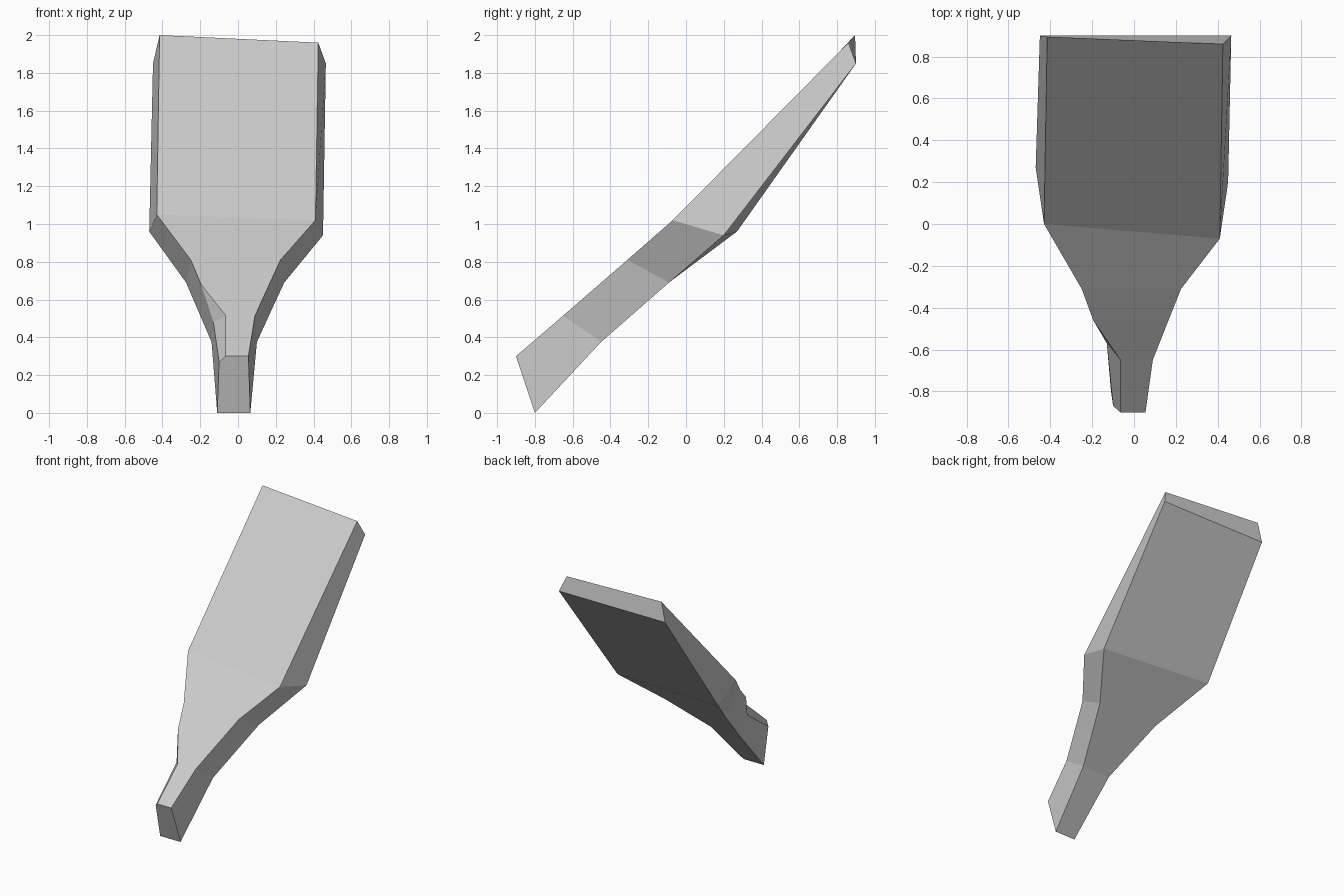
import bpy
import bmesh

# Remove the default object only
default_cube = bpy.data.objects.get("Cube")
if default_cube:
    bpy.data.objects.remove(default_cube, do_unlink=True)


def make_material(name, colour):
    material = bpy.data.materials.new(name)
    material.use_nodes = True
    material.diffuse_color = colour
    shader = next(n for n in material.node_tree.nodes if n.type == "BSDF_PRINCIPLED")
    shader.inputs["Base Color"].default_value = colour
    return material


def loft(name, sections, material):
    """Skin matching cross-sections, cap both ends and weld merged corners."""
    bm = bmesh.new()
    rings = [[bm.verts.new(corner) for corner in section] for section in sections]
    for lower, upper in zip(rings, rings[1:]):
        count = len(lower)
        for i in range(count):
            j = (i + 1) % count
            bm.faces.new((lower[i], lower[j], upper[j], upper[i]))
    bm.faces.new(rings[0])
    bm.faces.new(rings[-1])
    bmesh.ops.remove_doubles(bm, verts=bm.verts[:], dist=0.0005)
    bmesh.ops.recalc_face_normals(bm, faces=bm.faces[:])
    mesh = bpy.data.meshes.new(name)
    bm.to_mesh(mesh)
    bm.free()
    mesh.materials.append(material)
    blade = bpy.data.objects.new(name, mesh)
    bpy.context.collection.objects.link(blade)
    return blade


def section(top_right, low_right, low_left, top_left, notch=None):
    """Five corners; without a notch the extra corner merges into the top left."""
    return (top_right, low_right, low_left, notch or top_left, top_left)


# Cross-sections from the narrow handle tip to the wide blade end
handle_tip = section((0.055, -0.9, 0.3), (0.065, -0.8, 0), (-0.11, -0.8, 0),
                     (-0.065, -0.9, 0.3), notch=(-0.1, -0.87, 0.27))
handle_neck = section((0.09, -0.65, 0.515), (0.1, -0.45, 0.375), (-0.14, -0.45, 0.375),
                      (-0.065, -0.65, 0.515), notch=(-0.13, -0.57, 0.48))
notch_end = section((0.165, -0.46, 0.68), (0.18, -0.25, 0.55), (-0.215, -0.25, 0.55),
                    (-0.195, -0.46, 0.68))
shoulder = section((0.225, -0.31, 0.81), (0.245, -0.09, 0.69), (-0.275, -0.09, 0.69),
                   (-0.25, -0.31, 0.81))
blade_start = section((0.41, -0.07, 1.02), (0.45, 0.2, 0.94), (-0.47, 0.27, 0.96),
                      (-0.43, 0, 1.05))
blade_end = section((0.425, 0.86, 1.96), (0.465, 0.9, 1.85), (-0.45, 0.9, 1.85),
                    (-0.415, 0.895, 2))

grey = make_material("light grey", (0.6, 0.6, 0.6, 1))
loft("paddle", (handle_tip, handle_neck, notch_end, shoulder, blade_start, blade_end), grey)
